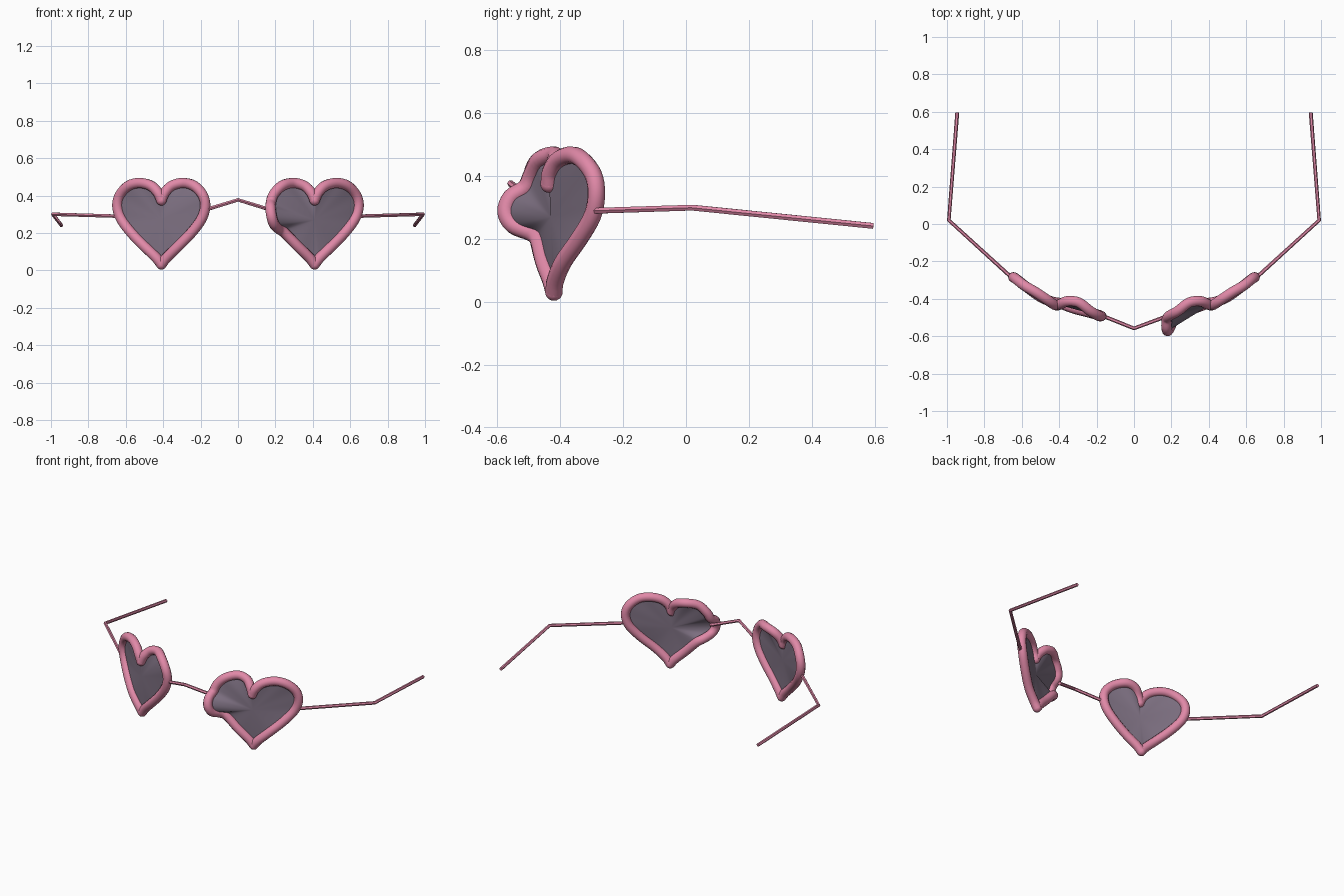
import bpy, bmesh
from mathutils import Vector

if "Cube" in bpy.data.objects:
    bpy.data.objects.remove(bpy.data.objects["Cube"])

CX = 0.41      # heart centre
R = 0.028      # rim radius


def material(name, col):
    m = bpy.data.materials.new(name)
    m.diffuse_color = (*col, 1)
    m.use_nodes = True
    m.node_tree.nodes["Principled BSDF"].inputs["Base Color"].default_value = m.diffuse_color
    return m


pink = material("pink_frame", (0.75, 0.25, 0.39))
tint = material("tinted_lens", (0.21, 0.165, 0.225))


def finish(ob, mat, angle=0.9):
    ob.data.materials.clear()
    ob.data.materials.append(mat)
    bpy.ops.object.select_all(action='DESELECT')
    ob.select_set(True)
    bpy.context.view_layer.objects.active = ob
    if ob.type == 'CURVE':
        bpy.ops.object.convert(target='MESH')
    bpy.ops.object.shade_smooth_by_angle(angle=angle)


def tube(name, paths, radius, res):
    cu = bpy.data.curves.new(name, 'CURVE')
    cu.dimensions = '3D'
    cu.bevel_depth = radius
    cu.bevel_resolution = res
    cu.use_fill_caps = True
    for pts in paths:
        sp = cu.splines.new('POLY')
        sp.points.add(len(pts) - 1)
        for p, c in zip(sp.points, pts):
            p.co = (*c, 1)
    ob = bpy.data.objects.new(name, cu)
    bpy.context.collection.objects.link(ob)
    finish(ob, pink)


def smooth_path(pts, n=4):
    # Catmull-Rom through the control points
    p = [Vector(q) for q in pts]
    p = [2 * p[0] - p[1]] + p + [2 * p[-1] - p[-2]]
    out = []
    for i in range(1, len(p) - 2):
        a, b, c, d = p[i - 1:i + 3]
        for k in range(n):
            t = k / n
            out.append(0.5 * (2 * b + (c - a) * t + (2 * a - 5 * b + 4 * c - d) * t * t
                              + (3 * b - a - 3 * c + d) * t ** 3))
    return out + [p[-2]]


# Half-heart outlines from notch to tip: (offset from centre, y, z)
outer = [(0, -.435, .375), (.018, -.43, .415), (.055, -.405, .452), (.115, -.365, .467),
         (.175, -.33, .452), (.22, -.295, .405), (.235, -.285, .345), (.215, -.297, .275),
         (.16, -.34, .20), (.09, -.39, .128), (.03, -.415, .07), (0, -.42, .032)]
inner_top = [(0, -.435, .375), (-.018, -.428, .415), (-.055, -.413, .452),
             (-.115, -.42, .467), (-.175, -.465, .452), (-.22, -.49, .405)]
inner_low = [(-.16, -.47, .20), (-.09, -.452, .128), (-.03, -.43, .07), (0, -.42, .032)]
plain = [(-.235, -.492, .345), (-.215, -.485, .275)]
# the right heart has a dent pushed forward on its inner side
bulge = [(-.234, -.51, .362), (-.236, -.555, .333), (-.23, -.572, .287),
         (-.216, -.55, .245), (-.192, -.495, .222)]

for side, s, mid in (("left", -1, plain), ("right", 1, bulge)):
    def place(pts):
        return [(s * (CX + u), y, z) for u, y, z in pts]
    a = smooth_path(place(outer))
    b = smooth_path(place(inner_top + mid + inner_low))

    # heart rim, with rounded joints at notch and tip
    tube(side + "_heart_rim", [a, b], R, 4)
    for nm, pt in (("notch", a[0]), ("tip", a[-1])):
        bpy.ops.mesh.primitive_uv_sphere_add(segments=16, ring_count=10, radius=R, location=pt)
        ob = bpy.context.object
        ob.name = f"{side}_{nm}_joint"
        finish(ob, pink)

    # lens fanned from the heart centre
    bm = bmesh.new()
    loop = [bm.verts.new(p) for p in a + b[-2:0:-1]]
    c = bm.verts.new((s * CX, -.43, .27))
    for i, v in enumerate(loop):
        bm.faces.new((c, v, loop[(i + 1) % len(loop)]))
    bmesh.ops.recalc_face_normals(bm, faces=bm.faces)
    if sum((f.normal.y for f in bm.faces)) > 0:
        bmesh.ops.reverse_faces(bm, faces=bm.faces)
    me = bpy.data.meshes.new(side + "_lens")
    bm.to_mesh(me)
    bm.free()
    lens = bpy.data.objects.new(side + "_lens", me)
    bpy.context.collection.objects.link(lens)
    finish(lens, tint, 0.5)

    # temple arm
    tube(side + "_temple_arm", [[(s * .65, -.29, .29), (s * .99, .02, .30),
                                 (s * .945, .595, .242)]], .0105, 1)

# bridge
tube("bridge", [[(-.17, -.49, .325), (0, -.558, .377), (.17, -.495, .325)]], .0105, 1)
